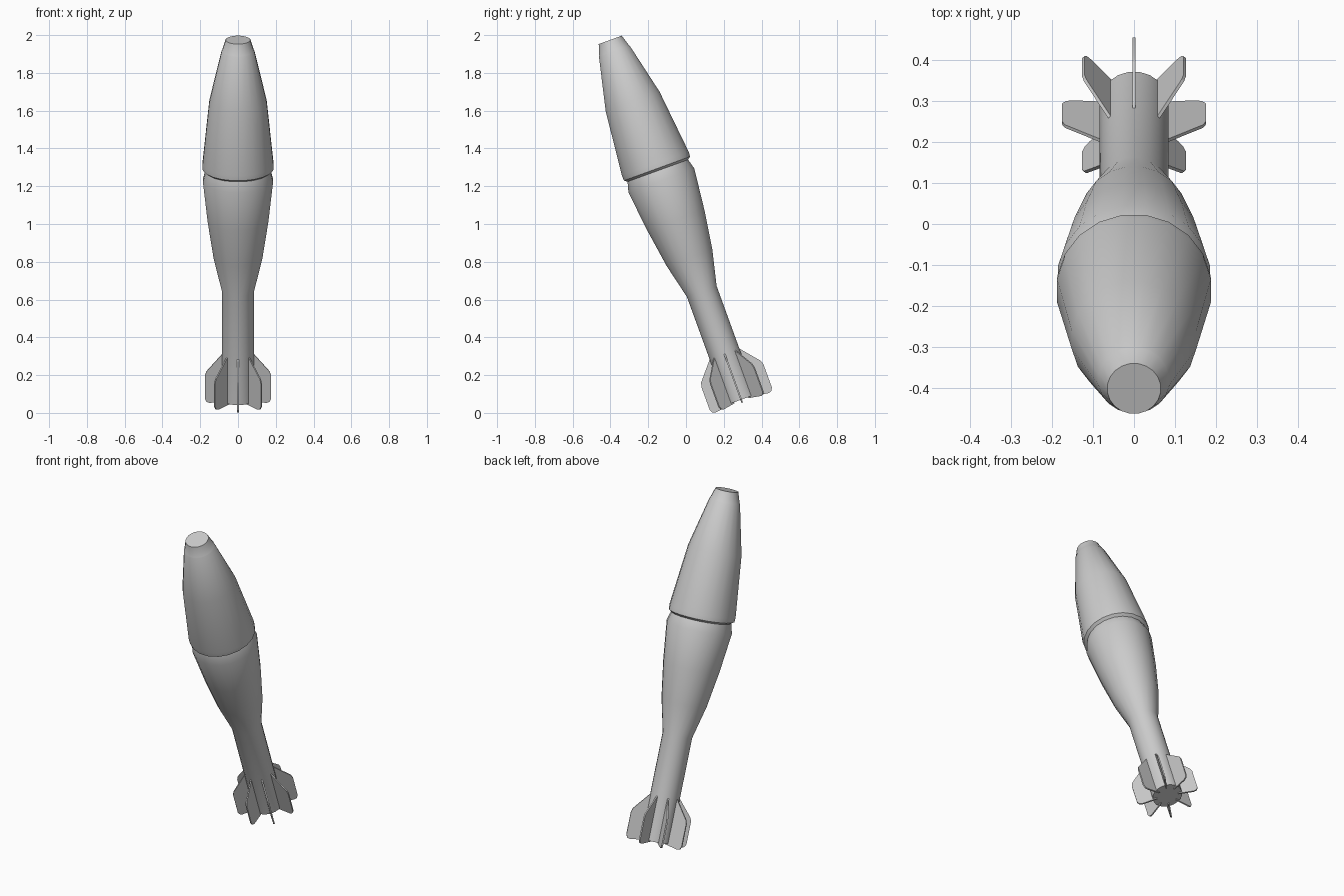
import bpy, bmesh
from math import radians, pi, cos, sin
from mathutils import Matrix

if "Cube" in bpy.data.objects:
    bpy.data.objects.remove(bpy.data.objects["Cube"])

# Tilted axis of the whole model, origin at the tail end
TILT = Matrix.Translation((0, 0.292, 0.07)) @ Matrix.Rotation(radians(20), 4, 'X')
SIDES = 20
STEM_R = 0.084


def finish(name, bm, smooth_angle):
    bmesh.ops.recalc_face_normals(bm, faces=bm.faces[:])
    mesh = bpy.data.meshes.new(name)
    bm.to_mesh(mesh)
    bm.free()
    obj = bpy.data.objects.new(name, mesh)
    bpy.context.collection.objects.link(obj)
    obj.matrix_world = TILT
    bpy.ops.object.select_all(action='DESELECT')
    obj.select_set(True)
    bpy.context.view_layer.objects.active = obj
    bpy.ops.object.shade_smooth_by_angle(angle=radians(smooth_angle))
    return obj


def lathe(name, profile):
    """Closed solid of revolution from (height, radius) pairs."""
    bm = bmesh.new()
    rings = []
    for h, r in profile:
        r /= cos(pi / SIDES) ** 0.8
        rings.append([bm.verts.new((r * cos(a), r * sin(a), h))
                      for a in (2 * pi * (i + 0.5) / SIDES for i in range(SIDES))])
    for lo, hi in zip(rings, rings[1:]):
        for i in range(SIDES):
            j = (i + 1) % SIDES
            bm.faces.new((lo[i], lo[j], hi[j], hi[i]))
    bm.faces.new(rings[0])
    bm.faces.new(rings[-1])
    return finish(name, bm, 25)


# Body: stem, tapered lower half, groove, raised ring, upper half, nose tip
lathe("body", [
    (0.0, STEM_R), (0.61, STEM_R),
    (0.80, 0.129), (1.01, 0.161), (1.235, 0.186),
    (1.29, 0.171), (1.302, 0.187),
    (1.33, 0.188), (1.68, 0.152),
    (1.962, 0.087), (1.966, 0.084), (2.027, 0.065),
])

# Eight thin tail fins around the stem, as (radius, height) outline
FIN = [(0.06, -0.006), (0.15, -0.017), (0.166, -0.012), (0.175, 0.005),
       (0.175, 0.135), (0.168, 0.158), (0.083, 0.258), (0.06, 0.258)]
bm = bmesh.new()
for k in range(8):
    turn = Matrix.Rotation(k * pi / 4, 4, 'Z')
    face = bm.faces.new([bm.verts.new((r, -0.004, h)) for r, h in FIN])
    ext = bmesh.ops.extrude_face_region(bm, geom=[face], use_keep_orig=True)
    top = [v for v in ext["geom"] if isinstance(v, bmesh.types.BMVert)]
    bmesh.ops.translate(bm, verts=top, vec=(0, 0.008, 0))
    bmesh.ops.transform(bm, matrix=turn, verts=list(face.verts) + top)
finish("tail_fins", bm, 20)
